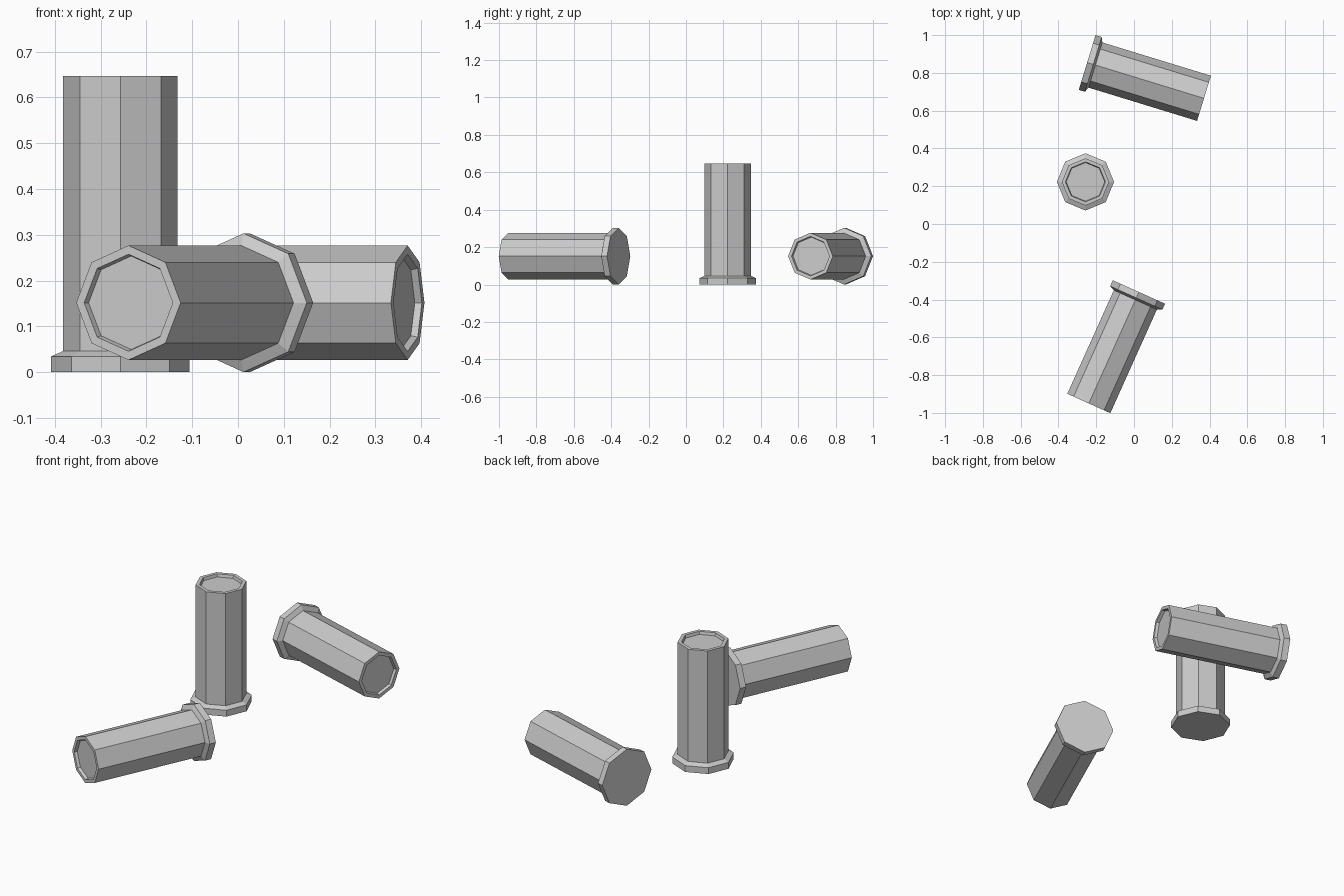
import bpy, bmesh
from math import cos, sin, pi
from mathutils import Matrix, Vector

if "Cube" in bpy.data.objects:
    bpy.data.objects.remove(bpy.data.objects["Cube"])

SIDES = 8
# (radius, height): flanged base, chamfer, tube, rim, shallow recess
PROFILE = [(0.1515, 0.0), (0.1515, 0.034), (0.125, 0.046),
           (0.125, 0.647), (0.106, 0.647), (0.102, 0.632)]


def make_shell(name, base, direction):
    bm = bmesh.new()
    rings = [[bm.verts.new((r * cos(2 * pi * i / SIDES), r * sin(2 * pi * i / SIDES), h))
              for i in range(SIDES)] for r, h in PROFILE]
    for a, b in zip(rings, rings[1:]):
        for i in range(SIDES):
            j = (i + 1) % SIDES
            bm.faces.new((a[i], a[j], b[j], b[i]))
    # flat base and recess floor
    bm.faces.new(rings[0][::-1])
    bm.faces.new(rings[-1])
    bmesh.ops.recalc_face_normals(bm, faces=bm.faces)
    me = bpy.data.meshes.new(name)
    bm.to_mesh(me)
    bm.free()
    ob = bpy.data.objects.new(name, me)
    bpy.context.collection.objects.link(ob)
    # align local z with the axis, keeping a corner edge uppermost when lying
    z = Vector(direction).normalized()
    x = Vector((1, 0, 0)) if abs(z.z) > 0.9 else Vector((0, 0, 1))
    rot = Matrix((x, z.cross(x), z)).transposed().to_4x4()
    ob.matrix_world = Matrix.Translation(base) @ rot


# one standing casing, two lying on their flanges
make_shell("standing_casing", (-0.257, 0.223, 0), (0, 0, 1))
make_shell("front_lying_casing", (0.026, -0.360, 0.1515), (-0.41, -0.912, 0))
make_shell("rear_lying_casing", (-0.248, 0.855, 0.1515), (0.956, -0.293, 0))
